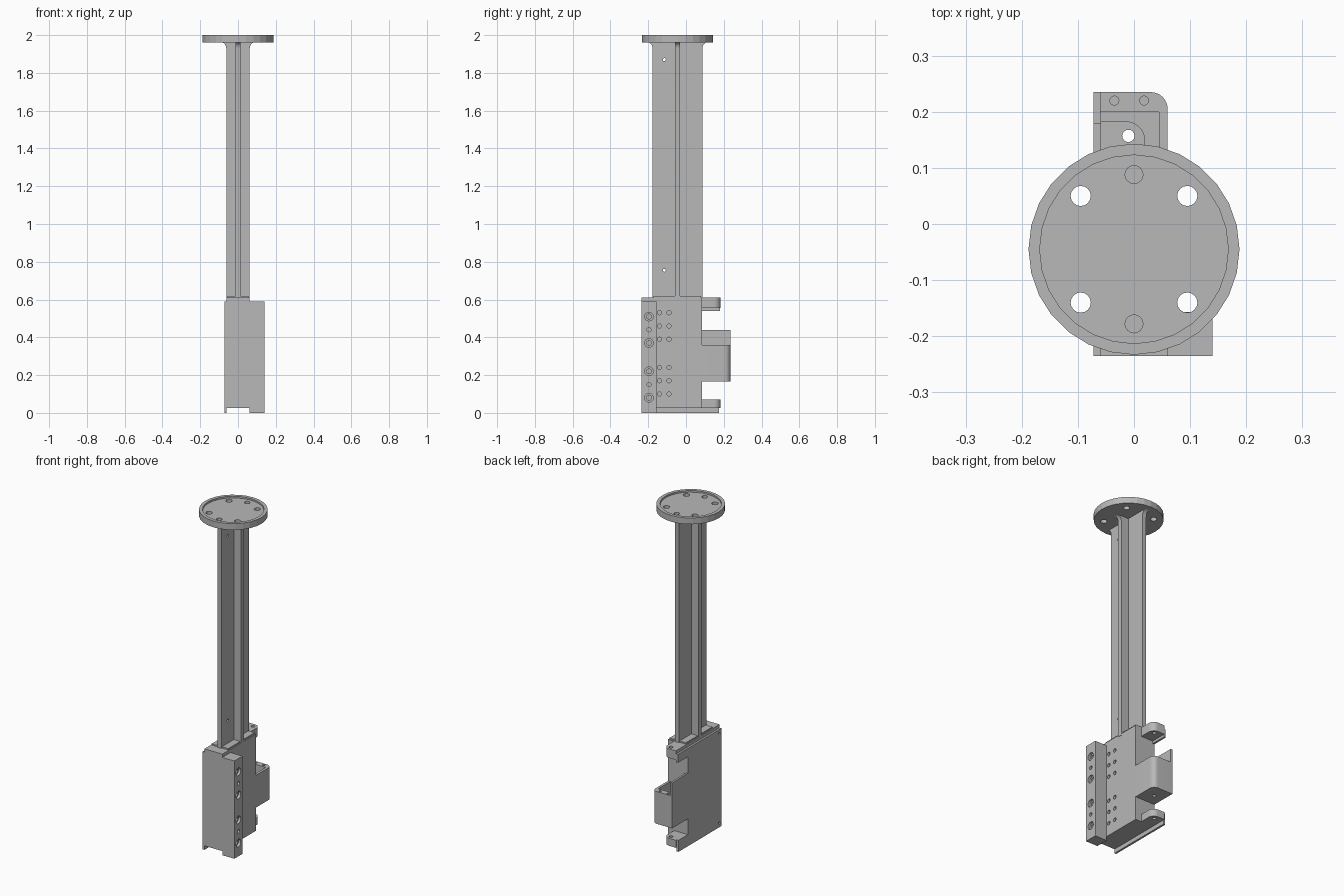
import bpy, bmesh, math
from mathutils import Vector

if "Cube" in bpy.data.objects:
    bpy.data.objects.remove(bpy.data.objects["Cube"], do_unlink=True)

grey = bpy.data.materials.new("plain grey")
grey.use_nodes = True
grey.diffuse_color = (0.48, 0.48, 0.48, 1)
grey.node_tree.nodes["Principled BSDF"].inputs["Base Color"].default_value = grey.diffuse_color


def place(axis, u, v, w):
    """Plane coordinates (u, v) plus depth w along the axis."""
    return {"x": Vector((w, u, v)), "y": Vector((u, w, v)), "z": Vector((u, v, w))}[axis]


def prism(name, axis, outline, lo, hi):
    """Extrude a flat outline along one axis."""
    bm = bmesh.new()
    face = bm.faces.new([bm.verts.new(place(axis, u, v, lo)) for u, v in outline])
    top = bmesh.ops.extrude_face_region(bm, geom=[face])["geom"]
    shift = place(axis, 0, 0, hi - lo)
    bmesh.ops.translate(bm, vec=shift, verts=[g for g in top if isinstance(g, bmesh.types.BMVert)])
    bmesh.ops.recalc_face_normals(bm, faces=bm.faces)
    mesh = bpy.data.meshes.new(name)
    bm.to_mesh(mesh)
    bm.free()
    mesh.materials.append(grey)
    obj = bpy.data.objects.new(name, mesh)
    bpy.context.collection.objects.link(obj)
    return obj


def rect(u0, u1, v0, v1):
    return [(u0, v0), (u1, v0), (u1, v1), (u0, v1)]


def circle(u, v, r, n=16):
    return [(u + r * math.cos(2 * math.pi * i / n), v + r * math.sin(2 * math.pi * i / n)) for i in range(n)]


def rounded(u0, u1, v0, v1, r):
    """Rectangle with the far corner rounded."""
    arc = [(u1 - r + r * math.cos(a), v1 - r + r * math.sin(a))
           for a in (math.pi / 2 * i / 8 for i in range(9))]
    return [(u0, v0), (u1, v0)] + arc + [(u0, v1)]


def combine(obj, tools, operation="DIFFERENCE"):
    """Boolean each tool into the object, then drop the tool."""
    bpy.context.view_layer.objects.active = obj
    for tool in tools:
        tool.hide_render = True
        mod = obj.modifiers.new("boolean", "BOOLEAN")
        mod.operation = operation
        mod.solver = "EXACT"
        mod.object = tool
        bpy.ops.object.modifier_apply(modifier=mod.name)
        bpy.data.objects.remove(tool, do_unlink=True)
    return obj


def hole(axis, u, v, r, lo, hi):
    return prism("cutter", axis, circle(u, v, r), lo, hi)


MID = -0.045  # y of the column axis

# Top flange: shallow dish with bolt holes
flange = prism("top_flange", "z", circle(0, MID, 0.188, 28), 1.962, 2.0)
cuts = [prism("cutter", "z", circle(0, MID, 0.168, 28), 1.99, 2.02)]
for sx in (-1, 1):
    for sy in (-1, 1):
        cuts.append(hole("z", sx * 0.095, MID + sy * 0.095, 0.018, 1.9, 2.05))
for sy in (-1, 1):
    cuts.append(hole("z", 0, MID + sy * 0.133, 0.016, 1.975, 2.05))
combine(flange, cuts)


# Column: two crossed plates flaring under the flange
def flared(center, half, base=0.6, top=1.965, r=0.035):
    side = [(half, base)] + [(half + r - r * math.cos(a), top - r + r * math.sin(a))
                             for a in (math.pi / 2 * i / 6 for i in range(7))]
    return [(center + u, z) for u, z in side] + [(center - u, z) for u, z in reversed(side)]


column = prism("column", "x", flared(MID, 0.132), -0.013, 0.013)
combine(column, [prism("cross_plate", "y", flared(0, 0.062), MID - 0.013, MID + 0.013)], "UNION")
combine(column, [hole("x", -0.115, z, 0.008, -0.1, 0.1) for z in (0.755, 1.87)])
prism("column_foot", "z", rect(-0.055, 0.055, -0.172, 0.08), 0.605, 0.618)

# Main housing block with two rows of screw holes
housing = prism("housing", "z", rect(-0.06, 0.06, -0.235, 0.085), 0.025, 0.61)
cuts = [hole("x", y, base + step, 0.011, 0.035, 0.1)
        for y in (-0.14, -0.09) for base in (0.1, 0.39) for step in (0, 0.07, 0.14)]
combine(housing, cuts)

# Side plate with notched rear edge
outline = [(-0.235, 0), (0.175, 0), (0.175, 0.07), (0.085, 0.07), (0.085, 0.165), (0.235, 0.165),
           (0.235, 0.44), (0.085, 0.44), (0.085, 0.54), (0.18, 0.54), (0.18, 0.59), (-0.235, 0.59)]
plate = prism("side_plate", "x", outline, -0.072, -0.06)
combine(plate, [hole("x", -0.215, z, 0.007, -0.1, -0.065) for z in (0.025, 0.565)])

# Front mounting rail with counterbored holes
rail = prism("mounting_rail", "z", rect(0.06, 0.14, -0.235, -0.157), 0, 0.59)
cuts = []
for z in (0.08, 0.22, 0.37, 0.51):
    cuts += [hole("x", -0.196, z, 0.023, 0.125, 0.2), hole("x", -0.196, z, 0.013, 0.08, 0.2)]
cuts += [hole("x", -0.196, z, 0.011, 0.1, 0.2) for z in (0.15, 0.44)]
combine(rail, cuts)

# Rear tabs above and below
for name, lo, hi in (("upper_tab", 0.555, 0.61), ("lower_tab", 0.025, 0.07)):
    tab = prism(name, "z", rounded(-0.06, 0.02, 0.085, 0.183, 0.035), lo, hi)
    combine(tab, [hole("z", -0.01, 0.157, 0.011, lo - 0.05, hi + 0.05)])

# Rear bracket: open cup with rim screw holes and a floor hole
bracket = prism("rear_bracket", "z", rounded(-0.06, 0.06, 0.085, 0.235, 0.03), 0.165, 0.36)
cuts = [prism("cutter", "z", rect(-0.07, 0.045, 0.08, 0.2), 0.18, 0.4),
        hole("z", -0.01, 0.157, 0.011, 0.1, 0.25)]
cuts += [hole("z", x, 0.22, 0.008, 0.32, 0.4) for x in (-0.035, 0.018)]
combine(bracket, cuts)

# Keep sharp edges crisp and the small curves smooth
for obj in (column, bracket, bpy.data.objects["upper_tab"], bpy.data.objects["lower_tab"]):
    bpy.ops.object.select_all(action="DESELECT")
    obj.select_set(True)
    bpy.context.view_layer.objects.active = obj
    bpy.ops.object.shade_smooth_by_angle(angle=math.radians(30))
